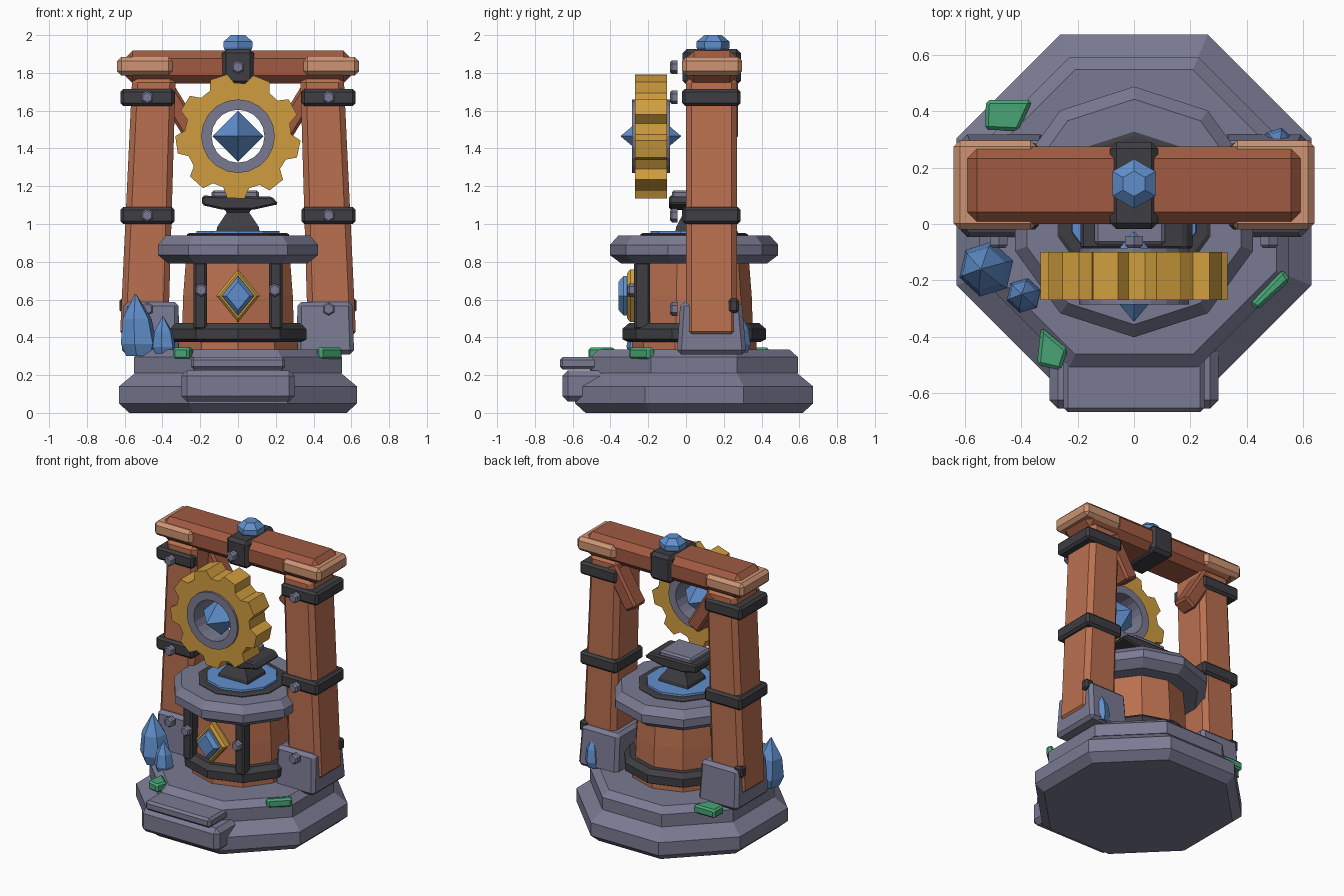
import bpy, bmesh
from math import sin, cos, pi, radians
from mathutils import Vector

cube = bpy.data.objects.get("Cube")
if cube:
    bpy.data.objects.remove(cube, do_unlink=True)


def material(name, rgb):
    lin = [((c / 255 + 0.055) / 1.055) ** 2.4 for c in rgb] + [1]
    m = bpy.data.materials.new(name)
    m.use_nodes = True
    m.diffuse_color = lin
    m.node_tree.nodes["Principled BSDF"].inputs["Base Color"].default_value = lin
    return m


STONE = material("slate stone", (122, 122, 147))
WOOD = material("warm wood", (186, 112, 80))
BEAM = material("dark wood", (160, 90, 66))
TAN = material("pale wood", (205, 148, 115))
IRON = material("dark iron", (62, 62, 67))
GOLD = material("brass", (208, 158, 62))
BLUE = material("blue crystal", (96, 143, 204))
GREEN = material("green moss", (72, 164, 118))


def loft(name, mat, rings, bevel=0, closed=False):
    """Skin a row of equal-sized point rings, capped or joined end to end."""
    bm = bmesh.new()
    rows = [[bm.verts.new(p) for p in ring] for ring in rings]
    n = len(rows[0])
    pairs = list(zip(rows, rows[1:]))
    if closed:
        pairs.append((rows[-1], rows[0]))
    else:
        bm.faces.new(rows[0])
        bm.faces.new(rows[-1])
    for a, b in pairs:
        for i in range(n):
            j = (i + 1) % n
            bm.faces.new((a[i], a[j], b[j], b[i]))
    bmesh.ops.recalc_face_normals(bm, faces=bm.faces)
    if bevel:
        bmesh.ops.bevel(bm, geom=bm.edges[:], offset=bevel, segments=1,
                        profile=0.5, affect='EDGES', clamp_overlap=True)
    mesh = bpy.data.meshes.new(name)
    bm.to_mesh(mesh)
    bm.free()
    mesh.materials.append(mat)
    obj = bpy.data.objects.new(name, mesh)
    bpy.context.collection.objects.link(obj)
    return obj


def rect(x0, x1, y0, y1, z):
    return [(x0, y0, z), (x1, y0, z), (x1, y1, z), (x0, y1, z)]


def box(name, mat, x, y, z, bevel=0.015):
    return loft(name, mat, [rect(*x, *y, z[0]), rect(*x, *y, z[1])], bevel)


def ngon_z(r, n, phase, x, y, z):
    return [(x + r * cos(phase + 2 * pi * i / n),
             y + r * sin(phase + 2 * pi * i / n), z) for i in range(n)]


def lathe(name, mat, profile, n, phase, x, y, lean=(0, 0)):
    z0 = profile[0][1]
    return loft(name, mat, [ngon_z(r, n, phase, x + lean[0] * (z - z0),
                                   y + lean[1] * (z - z0), z) for r, z in profile])


def ngon_y(r, n, x, y, z, phase=0):
    return [(x + r * cos(phase + 2 * pi * i / n), y,
             z + r * sin(phase + 2 * pi * i / n)) for i in range(n)]


def bolt(name, x, y, z):
    loft(name, STONE, [ngon_y(r, 6, x, y + d, z, pi / 2) for r, d in
                       ((0.026, -0.02), (0.036, -0.01), (0.036, 0.02))])


# Stepped octagonal plinth
CY = 0.043
k = 1 / cos(pi / 8)
lathe("plinth_lower", STONE, [(0.575 * k, 0), (0.63 * k, 0.05), (0.63 * k, 0.14),
                              (0.54 * k, 0.215)], 8, pi / 8, 0, CY)
lathe("plinth_upper", STONE, [(0.55 * k, 0.21), (0.55 * k, 0.295),
                              (0.505 * k, 0.335)], 8, pi / 8, 0, CY)
box("front_step", STONE, (-0.3, 0.3), (-0.655, -0.42), (0.06, 0.225), 0.03)
box("front_step_slab", STONE, (-0.25, 0.25), (-0.668, -0.42), (0.23, 0.295), 0.015)

# Ten-sided barrel pedestal
P = pi / 2
lathe("barrel", WOOD, [(0.33, 0.33), (0.33, 0.38), (0.31, 0.47), (0.305, 0.62),
                       (0.29, 0.81)], 10, P, 0, CY)
lathe("barrel_hoop", IRON, [(0.35, 0.375), (0.38, 0.39), (0.38, 0.445),
                            (0.345, 0.475)], 10, P, 0, CY)
lathe("pedestal_rim", STONE, [(0.385, 0.79), (0.445, 0.835), (0.445, 0.89),
                              (0.40, 0.94)], 10, P, 0, CY)
lathe("basin_ring", IRON, [(0.285, 0.93), (0.285, 0.945), (0.27, 0.952)], 10, P, 0, CY)
lathe("basin_water", BLUE, [(0.235, 0.94), (0.23, 0.964)], 10, P, 0, CY)
for s in (-1, 1):
    box("barrel_strap", IRON, (s * 0.2 - 0.035, s * 0.2 + 0.035), (-0.275, -0.19),
        (0.44, 0.8), 0.012)
    bolt("strap_bolt", s * 0.195, -0.29, 0.65)

# Diamond emblem
loft("emblem_frame", GOLD, [ngon_y(r, 4, 0, y, 0.62) for r, y in
                            ((0.13, -0.24), (0.14, -0.265), (0.14, -0.295), (0.12, -0.312))])
frame = bpy.data.objects["emblem_frame"]
gem = loft("emblem_gem", BLUE, [ngon_y(r, 4, 0, y, 0.62) for r, y in
                                ((0.105, -0.28), (0.105, -0.33), (0.075, -0.357))])
for o in (frame, gem):
    o.scale.x = 0.82

# Anvil
loft("anvil_body", IRON, [rect(-x, x, CY - y, CY + y, z) for x, y, z in
                          ((0.115, 0.10, 0.955), (0.11, 0.095, 0.985),
                           (0.06, 0.055, 1.06), (0.085, 0.085, 1.10))])
head = [(-0.19, 1.15), (-0.19, 1.1), (-0.08, 1.075), (0.08, 1.075),
        (0.215, 1.105), (0.18, 1.145)]
loft("anvil_head", IRON, [[(x, y, z) for x, z in head] for y in (-0.09, 0.155)], 0.01)
box("anvil_face", STONE, (-0.14, 0.11), (-0.075, 0.14), (1.13, 1.178), 0.012)

# Side frames
for s in (-1, 1):
    def xs(a, b):
        return tuple(sorted((s * a, s * b)))
    loft("post", WOOD, [rect(*xs(0.37, 0.625), 0, 0.27, 0.4),
                        rect(*xs(0.33, 0.56), 0, 0.27, 1.78)], 0.03)
    loft("post_foot", STONE, [rect(*xs(0.31, 0.615), -0.048, 0.32, 0.31),
                              rect(*xs(0.315, 0.605), -0.03, 0.295, 0.588)], 0.022)
    box("foot_clip", IRON, xs(0.56, 0.627), (0.225, 0.28), (0.53, 0.605), 0.012)
    for z in (1.045, 1.67):
        box("post_band", IRON, xs(0.337, 0.622), (-0.02, 0.288), (z - 0.045, z + 0.045), 0.015)
    for z in (0.55, 1.045, 1.67):
        bolt("post_bolt", s * 0.48, -0.065, z)
    box("beam_cap", TAN, xs(0.345, 0.64), (-0.02, 0.297), (1.787, 1.885), 0.022)
    # Diagonal brace behind the wheel
    a, b = Vector((s * 0.40, 0, 1.74)), Vector((s * 0.235, 0, 1.47))
    d = (b - a).normalized()
    side = Vector((d.z, 0, -d.x)) * 0.05
    loft("brace", BEAM, [[p + side * u + Vector((0, y, 0)) for u, y in
                          ((-1, 0.15), (1, 0.15), (1, 0.275), (-1, 0.275))]
                         for p in (a, b)], 0.015)

# Top beam with clamp and finial
box("top_beam", BEAM, (-0.6, 0.6), (0, 0.275), (1.745, 1.918), 0.042)
box("beam_clamp", IRON, (-0.085, 0.085), (-0.018, 0.29), (1.735, 1.926), 0.022)
bolt("clamp_bolt", 0, -0.065, 1.83)
lathe("finial", BLUE, [(0.08, 1.92), (0.088, 1.935), (0.088, 1.965), (0.045, 2.0)],
      6, P, 0, 0.143)

# Gear wheel
GZ = 1.465
angles, radii = [], []
for t in range(9):
    for off, r in ((-14, 0.282), (-8, 0.332), (8, 0.332), (14, 0.282)):
        angles.append(radians(28 + 40 * t + off))
        radii.append(r)
outer = [(r * cos(a), GZ + r * sin(a)) for a, r in zip(angles, radii)]
inner = [(0.185 * cos(a), GZ + 0.185 * sin(a)) for a in angles]
F, B = -0.27, -0.1
loft("gear", GOLD, [[(x, y, z) for x, z in pts] for pts, y in
                    ((outer, F), (outer, B), (inner, B), (inner, F))], closed=True)
loft("gear_hub", STONE, [ngon_y(r, 20, 0, y, GZ) for r, y in
                         ((0.195, -0.285), (0.195, -0.085), (0.14, -0.085),
                          (0.14, -0.285))], closed=True)
loft("gear_crystal", BLUE, [ngon_y(r, 4, 0, y, GZ) for r, y in
                            ((0.002, -0.345), (0.135, -0.185), (0.002, -0.027))])

# Ground crystals
for x, y, r, z0, z1, lean in ((-0.52, -0.16, 0.1, 0.3, 0.63, (-0.07, 0)),
                              (-0.39, -0.255, 0.063, 0.31, 0.51, (-0.04, 0.03)),
                              (0.51, 0.285, 0.058, 0.32, 0.53, (0.03, 0))):
    h = z1 - z0
    lathe("ground_crystal", BLUE, [(r * 0.75, z0), (r, z0 + 0.2 * h), (r * 0.8, z0 + 0.6 * h),
                                   (0.003, z1)], 6, 0.3, x, y, lean)

# Moss patches
patches = (((-0.53, 0.335), (-0.41, 0.33), (-0.36, 0.44), (-0.525, 0.44)),
           ((-0.345, -0.5), (-0.26, -0.52), (-0.235, -0.445), (-0.33, -0.365)),
           ((0.41, -0.285), (0.44, -0.305), (0.555, -0.2), (0.53, -0.16)))
for pts in patches:
    loft("moss_patch", GREEN, [[(x, y, z) for x, y in pts] for z in (0.285, 0.345)], 0.012)
